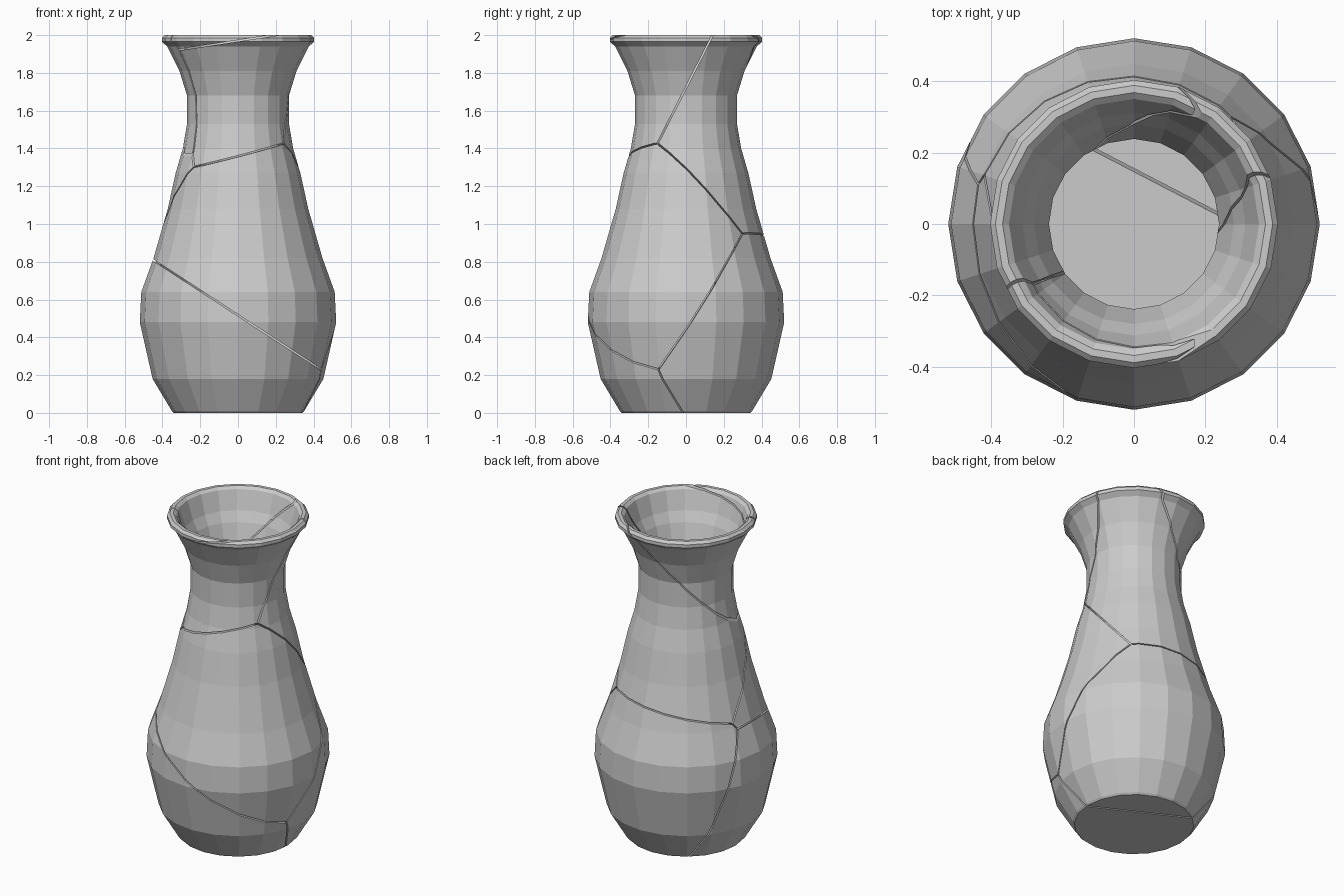
import bpy, bmesh, math
from mathutils import Vector

if "Cube" in bpy.data.objects:
    bpy.data.objects.remove(bpy.data.objects["Cube"])

SIDES = 20
GAP = 0.004

# wall cross-section (radius, height): outside going up, then inside going down
OUTER = [(.34, 0), (.35, .01), (.452, .18), (.52, .48), (.512, .64), (.447, .82),
         (.372, 1.08), (.33, 1.27), (.292, 1.4), (.27, 1.53), (.27, 1.68),
         (.31, 1.81), (.34, 1.87), (.375, 1.94), (.403, 1.965), (.403, 1.985), (.388, 2.0)]
INNER = [(.368, 2.0), (.35, 1.985), (.312, 1.87), (.28, 1.81), (.238, 1.68), (.238, 1.53),
         (.262, 1.4), (.3, 1.27), (.342, 1.07), (.417, .81), (.482, .64), (.49, .48),
         (.424, .19), (.335, .03)]

# shards: each owns the region where its function a + b.x + c.y + d.z is largest
SHARDS = {
    "upper_back_shard": (0, 0, 0, 0),
    "lower_front_shard": (1.233, -.338, -.71, -1.574),
    "middle_front_shard": (.755, .265, -.71, -.649),
    "upper_front_shard": (-.658, 0, -.75, .382),
    "lower_back_shard": (1.083, .145, .222, -1.253),
    "upper_left_shard": (-.576, -.32, -.166, .343),
    "rim_front_shard": (-.658 - .394, -.0306, -.75, .582),
}


def mesh_object(name, bm):
    bmesh.ops.recalc_face_normals(bm, faces=bm.faces)
    me = bpy.data.meshes.new(name)
    bm.to_mesh(me)
    bm.free()
    ob = bpy.data.objects.new(name, me)
    bpy.context.collection.objects.link(ob)
    return ob


def lathe(name, profile):
    bm = bmesh.new()
    rings = [[bm.verts.new((r * math.cos(2 * math.pi * i / SIDES),
                            r * math.sin(2 * math.pi * i / SIDES), z))
              for i in range(SIDES)] for r, z in profile]
    for a, b in zip(rings, rings[1:]):
        for i in range(SIDES):
            j = (i + 1) % SIDES
            bm.faces.new((a[i], a[j], b[j], b[i]))
    bm.faces.new(rings[0])
    bm.faces.new(rings[-1])
    return mesh_object(name, bm)


def convex_cell(name):
    # block trimmed by the crack plane shared with every other shard
    bm = bmesh.new()
    bmesh.ops.create_cube(bm, size=3)
    bmesh.ops.translate(bm, verts=bm.verts, vec=(0, 0, 1))
    own = SHARDS[name]
    for other, f in SHARDS.items():
        if other == name:
            continue
        n = Vector([own[k] - f[k] for k in (1, 2, 3)])
        offset = (own[0] - f[0]) / n.length
        n.normalize()
        cut = bmesh.ops.bisect_plane(bm, geom=bm.verts[:] + bm.edges[:] + bm.faces[:],
                                     plane_co=n * (GAP - offset), plane_no=n,
                                     clear_inner=True)
        edges = [e for e in cut["geom_cut"] if isinstance(e, bmesh.types.BMEdge)]
        if edges:
            bmesh.ops.contextual_create(bm, geom=edges)
    return mesh_object(name + "_cutter", bm)


# break the whole vase into shards
vase = lathe("whole_vase", OUTER + INNER)
for name in SHARDS:
    cutter = convex_cell(name)
    shard = bpy.data.objects.new(name, vase.data.copy())
    bpy.context.collection.objects.link(shard)
    mod = shard.modifiers.new("break", 'BOOLEAN')
    mod.operation = 'INTERSECT'
    mod.solver = 'EXACT'
    mod.object = cutter
    deps = bpy.context.evaluated_depsgraph_get()
    piece = bpy.data.meshes.new_from_object(shard.evaluated_get(deps))
    shard.modifiers.clear()
    shard.data = piece
    bpy.data.objects.remove(cutter)
bpy.data.objects.remove(vase)
